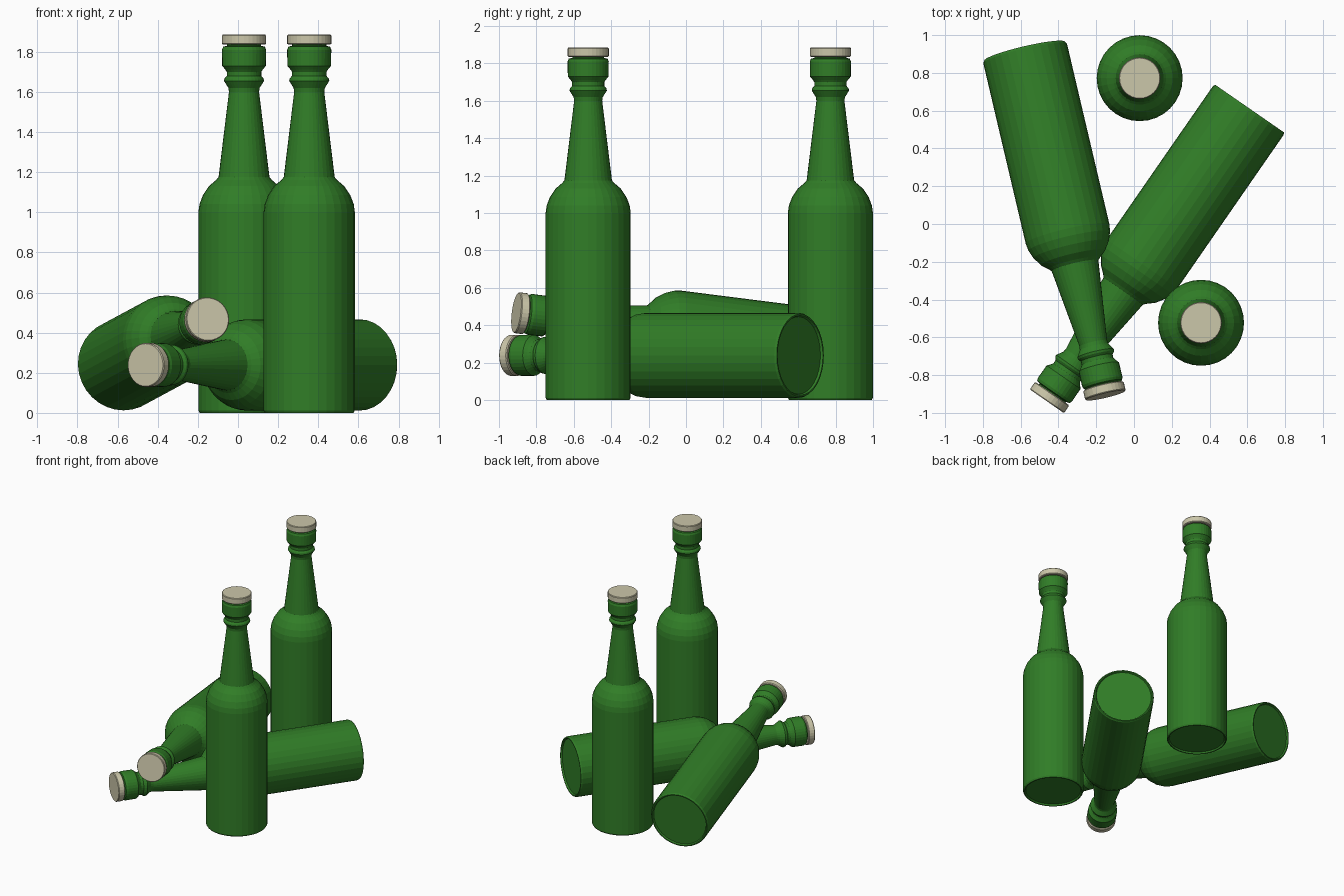
import bpy, bmesh, math
from mathutils import Vector

if "Cube" in bpy.data.objects:
    bpy.data.objects.remove(bpy.data.objects["Cube"])

SIDES = 32


def material(name, rgb):
    m = bpy.data.materials.new(name)
    m.diffuse_color = (*rgb, 1.0)
    m.use_nodes = True
    m.node_tree.nodes["Principled BSDF"].inputs["Base Color"].default_value = m.diffuse_color
    return m


GREEN = material("green_glass", (0.03, 0.205, 0.02))
CREAM = material("cream_cap", (0.60, 0.57, 0.40))

# (radius, height) profiles, from the bottom up
BOTTLE = [(0.0, 0.012), (0.207, 0.012), (0.213, 0.0), (0.221, 0.0), (0.2275, 0.012),
          (0.2275, 1.0), (0.222, 1.04), (0.205, 1.085), (0.175, 1.13), (0.14, 1.16),
          (0.127, 1.175), (0.075, 1.60), (0.078, 1.62), (0.10, 1.655), (0.097, 1.667),
          (0.086, 1.68), (0.086, 1.70), (0.094, 1.712), (0.109, 1.73), (0.11, 1.81),
          (0.104, 1.825), (0.085, 1.83), (0.085, 1.838), (0.0, 1.838)]
CAP = [(0.0, 1.835), (0.104, 1.835), (0.11, 1.84), (0.11, 1.88), (0.106, 1.885), (0.0, 1.885)]


def lathe(name, profile, mat):
    """Spin a profile around z into a closed mesh."""
    bm = bmesh.new()
    rings = []
    for r, z in profile:
        if r == 0:
            rings.append([bm.verts.new((0, 0, z))] * SIDES)
        else:
            rings.append([bm.verts.new((r * math.cos(2 * math.pi * i / SIDES),
                                        r * math.sin(2 * math.pi * i / SIDES), z))
                          for i in range(SIDES)])
    for a, b in zip(rings, rings[1:]):
        # the flat ends become single polygons
        if a[0] is a[1]:
            bm.faces.new(b[::-1])
            continue
        if b[0] is b[1]:
            bm.faces.new(a)
            continue
        for i in range(SIDES):
            j = (i + 1) % SIDES
            bm.faces.new((a[i], a[j], b[j], b[i]))
    # drop the centre points that the end polygons do not use
    bmesh.ops.delete(bm, geom=[v for v in bm.verts if not v.link_faces], context='VERTS')
    bmesh.ops.recalc_face_normals(bm, faces=bm.faces)
    mesh = bpy.data.meshes.new(name)
    bm.to_mesh(mesh)
    bm.free()
    mesh.materials.append(mat)
    return mesh


# recess of the base: move the end polygon to the inner ring
bottle_mesh = lathe("bottle", BOTTLE, GREEN)
cap_mesh = lathe("cap", CAP, CREAM)

# name, centre of the base, direction of the neck
PLACES = [
    ("front_standing", (0.355, -0.523, 0.0), (0, 0, 1)),
    ("back_standing", (0.03, 0.772, 0.0), (0, 0, 1)),
    ("right_lying", (0.612, 0.611, 0.239), (-1.07, -1.545, 0.0)),
    ("left_lying", (-0.579, 0.914, 0.237), (0.427, -1.816, 0.23)),
]
for name, base, direction in PLACES:
    rot = Vector(direction).to_track_quat('Z', 'Y').to_euler()
    for part, mesh in (("bottle", bottle_mesh), ("cap", cap_mesh)):
        ob = bpy.data.objects.new(f"{name}_{part}", mesh)
        ob.location = base
        ob.rotation_euler = rot
        bpy.context.collection.objects.link(ob)
